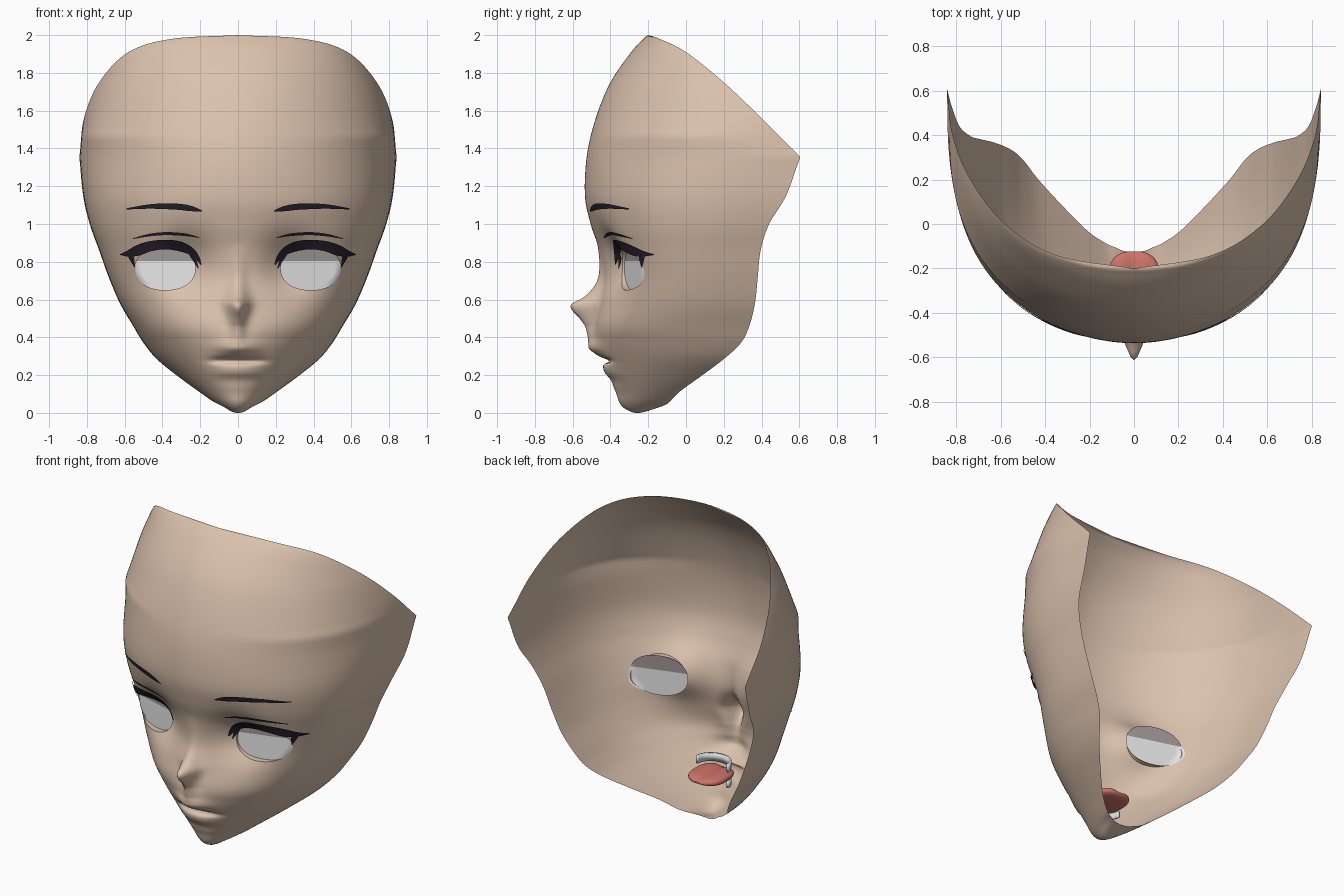
import bpy, bmesh, math
from mathutils import Vector
from mathutils.bvhtree import BVHTree

if "Cube" in bpy.data.objects:
    bpy.data.objects.remove(bpy.data.objects["Cube"])


def material(name, rgb):
    m = bpy.data.materials.new(name)
    m.diffuse_color = (*rgb, 1)
    m.use_nodes = True
    m.node_tree.nodes["Principled BSDF"].inputs["Base Color"].default_value = m.diffuse_color
    return m


SKIN = material("skin", (0.71, 0.54, 0.42))
DARK = material("lash_dark", (0.02, 0.014, 0.026))
WHITE = material("eye_white", (0.80, 0.80, 0.80))
SHADE = material("eye_shade", (0.34, 0.305, 0.295))
TONGUE = material("tongue_red", (0.60, 0.17, 0.14))
TEETH = material("teeth_white", (0.72, 0.74, 0.75))


def spline(keys, t):
    """Smooth interpolation of (t, values...) keys sorted by t."""
    n = len(keys)
    t = min(max(t, keys[0][0]), keys[-1][0])
    i = next((k for k in range(n - 1) if t <= keys[k + 1][0]), n - 2)
    a, b = keys[i], keys[i + 1]
    p, q = keys[max(i - 1, 0)], keys[min(i + 2, n - 1)]
    h = b[0] - a[0]
    s = (t - a[0]) / h
    out = []
    for c in range(1, len(a)):
        ma = (b[c] - p[c]) / (b[0] - p[0]) * h
        mb = (q[c] - a[c]) / (q[0] - a[0]) * h
        out.append((2*s**3 - 3*s*s + 1) * a[c] + (s**3 - 2*s*s + s) * ma
                   + (3*s*s - 2*s**3) * b[c] + (s**3 - s*s) * mb)
    return out


def finish(name, bm, mats, mirror=False):
    me = bpy.data.meshes.new(name)
    bm.to_mesh(me)
    bm.free()
    for m in mats:
        me.materials.append(m)
    for p in me.polygons:
        p.use_smooth = True
    ob = bpy.data.objects.new(name, me)
    bpy.context.collection.objects.link(ob)
    if mirror:
        ob.modifiers.new("mirror", 'MIRROR')
    return ob


# Face rows: centre line (y, z), open border (x, y, z), squareness of the side
ROWS = [(-.2, 2, 0, -.2, 2, 2), (-.22, 1.985, .35, -.14, 1.98, 2),
        (-.29, 1.91, .58, 0, 1.91, 2.2), (-.40, 1.75, .735, .2, 1.75, 2.5),
        (-.478, 1.56, .815, .4, 1.56, 2.75), (-.525, 1.36, .84, .605, 1.355, 2.95),
        (-.535, 1.15, .82, .53, 1.15, 3.1), (-.505, 1.0, .785, .44, 1.0, 3.1),
        (-.46, .86, .735, .395, .86, 3.2), (-.44, .72, .685, .38, .72, 3.2),
        (-.46, .58, .625, .365, .58, 3.1), (-.485, .46, .555, .335, .46, 2.9),
        (-.475, .38, .50, .29, .37, 2.6), (-.45, .3, .43, .2, .285, 2.3),
        (-.412, .2, .32, .08, .195, 2.1), (-.372, .11, .21, -.03, .115, 2),
        (-.35, .05, .13, -.085, .06, 2), (-.31, .015, .085, -.105, .045, 2),
        (-.245, 0, .05, -.12, .038, 2), (-.127, .035, 0, -.127, .035, 2)]
ROWS = [(i, *r) for i, r in enumerate(ROWS)]


def between(a, b, s):
    return tuple(x + (y - x) * s for x, y in zip(a, b))


# Variant with a crisp temple corner, blended in near the border only
SHARP = ROWS[:5] + [between(ROWS[4], ROWS[5], .88), ROWS[5],
                    between(ROWS[5], ROWS[6], .12)] + ROWS[6:]
NOSE = [(.36, 0), (.40, .02), (.45, .042), (.5, .085), (.545, .137), (.575, .147),
        (.61, .09), (.65, .055), (.7, .03), (.78, .015), (.9, 0)]
UPPER_LIP = [(.265, 0), (.30, .018), (.345, .05), (.40, .02), (.46, 0)]
MOUTH = [(.13, 0), (.175, -.003), (.21, .012), (.235, .012), (.257, 0), (.275, -.04),
         (.30, -.008), (.33, 0)]


def relief(x, z):
    """Forward offset of nose, lips and eye sockets."""
    x = abs(x)
    w = .036 + .016 * math.exp(-((z - .6) / .08) ** 2)
    d = spline(NOSE, z)[0] * math.exp(-(x / w) ** 2)
    d += spline(UPPER_LIP, z)[0] * math.exp(-(x / .10) ** 2)
    d += spline(MOUTH, z)[0] * math.exp(-(x / .13) ** 3)
    d -= .09 * math.exp(-((x - .28) / .135) ** 2 - ((z - .79) / .15) ** 2)
    return d


def eye_r(x, z):
    """Below 1 inside the eye opening."""
    return (abs((abs(x) - .385) / .159) ** 2.2 + abs((z - .765) / .115) ** 2.2) ** (1 / 2.2)


# Face sheet: each row is part of a superellipse from centre line to border
NU, STEP, A = 46, 10, 1.87
NV = 19 * STEP
bm = bmesh.new()
grid = []
for v in range(NV + 1):
    t = v / STEP
    sy, sz, ex, ey, ez, b = spline(ROWS, t)
    corner = spline(SHARP, t)[2:5]
    arc = math.radians(min(90, 50 + 9 * t))
    kx, ky = math.sin(arc) ** (2 / A), max(math.cos(arc), 0) ** (2 / b)
    row = []
    for u in range(-NU, NU + 1):
        th = abs(u) / NU * arc
        x = max(ex, 0) * math.sin(th) ** (2 / A) / kx
        k = (max(math.cos(th), 0) ** (2 / b) - ky) / (1 - ky)
        z = ez + (sz - ez) * k
        y = ey + (sy - ey) * k
        if 4 < t < 6:
            w = (abs(u) / NU) ** 8
            x, y, z = x + w * (corner[0] - ex), y + w * (corner[1] - ey), z + w * (corner[2] - ez)
        if t < 16:
            y -= relief(x, z)
        row.append(bm.verts.new((math.copysign(x, u), y, z)))
    grid.append(row)
for a, b in zip(grid, grid[1:]):
    for u in range(2 * NU):
        bm.faces.new((a[u], b[u], b[u + 1], a[u + 1]))
bmesh.ops.remove_doubles(bm, verts=bm.verts, dist=1e-5)
TREE = BVHTree.FromBMesh(bm)


def skin_y(x, z):
    hit = TREE.ray_cast(Vector((x, -2, z)), Vector((0, 1, 0)))[0]
    return hit.y if hit else 0


def eye_y(x, z):
    """Nearly flat eye plane, kept behind the skin outside the opening."""
    plane = -.278 + .3 * (abs(x) - .385)
    return plane if eye_r(x, z) < .97 else max(plane, skin_y(x, z) + .008)


# Eye openings with a rim running back to the eyes
bmesh.ops.delete(bm, geom=[f for f in bm.faces if f.calc_center_median().y < 0
                           and eye_r(*f.calc_center_median().xz) < 1], context='FACES')
rim = [e for e in bm.edges if e.is_boundary and all(eye_r(*w.co.xz) < 1.4 for w in e.verts)]
for w in {w for e in rim for w in e.verts}:
    r, s = eye_r(*w.co.xz), math.copysign(1, w.co.x)
    x, z = s * (.385 + (abs(w.co.x) - .385) / r), .765 + (w.co.z - .765) / r
    w.co = (x, skin_y(x, z), z)
back = bmesh.ops.extrude_edge_only(bm, edges=rim)["geom"]
for w in back:
    if isinstance(w, bmesh.types.BMVert):
        w.co.y = eye_y(w.co.x, w.co.z)
for e in rim:
    e.smooth = False
finish("face", bm, [SKIN])

# Eyes: shallow two-tone shells
bm = bmesh.new()
SEG, RINGS = 48, 8
centre = bm.verts.new((.385, eye_y(.385, .77), .77))
prev = None
for k in range(1, RINGS + 1):
    ring = []
    for i in range(SEG):
        a = 2 * math.pi * i / SEG
        c, s = math.cos(a), math.sin(a)
        q = 1.07 * k / RINGS
        x = .385 + .159 * q * math.copysign(abs(c) ** (2 / 2.2), c)
        z = .77 + .118 * q * math.copysign(abs(s) ** (2 / 2.2), s)
        ring.append(bm.verts.new((x, eye_y(x, z), z)))
    for i in range(SEG):
        j = (i + 1) % SEG
        bm.faces.new((prev[i], ring[i], ring[j], prev[j]) if prev else (centre, ring[i], ring[j]))
    prev = ring
bmesh.ops.bisect_plane(bm, geom=bm.verts[:] + bm.edges[:] + bm.faces[:],
                       plane_co=(0, 0, .803), plane_no=(0, 0, 1))
for f in bm.faces:
    f.material_index = int(f.calc_center_median().z > .803)
finish("eyes", bm, [WHITE, SHADE], mirror=True)


# Brows, lid folds and lashes: tapered ribbons (x, z, half width) laid on the skin
def ribbon(name, pts, lift):
    keys = [(i, *p) for i, p in enumerate(pts)]
    bm = bmesh.new()
    rows = []
    for i in range(8 * (len(pts) - 1) + 1):
        t = i / 8
        x, z, w = spline(keys, t)
        x0, z0, _ = spline(keys, t - .05)
        x1, z1, _ = spline(keys, t + .05)
        d = Vector((x1 - x0, z1 - z0)).normalized()
        row = []
        for s in (-1, -.5, 0, .5, 1):
            px, pz = x - d.y * w * s, z + d.x * w * s
            row.append(bm.verts.new((px, skin_y(px, pz) - lift, pz)))
        rows.append(row)
    for a, b in zip(rows, rows[1:]):
        for k in range(4):
            bm.faces.new((a[k], b[k], b[k + 1], a[k + 1]))
    finish(name, bm, [DARK], mirror=True)


ribbon("brows", [(.19, 1.068, .003), (.25, 1.082, .014), (.33, 1.092, .016),
                 (.46, 1.093, .012), (.59, 1.08, .003)], .010)
ribbon("lid_folds", [(.205, .928, .002), (.28, .943, .007), (.38, .949, .008),
                     (.47, .941, .007), (.555, .923, .002)], .007)
ribbon("upper_lashes", [(.195, .785, .003), (.215, .82, .012), (.25, .856, .02),
                        (.31, .882, .026), (.39, .891, .025), (.47, .881, .027),
                        (.53, .86, .028), (.58, .844, .017), (.625, .838, .002)], .014)
ribbon("outer_lashes", [(.575, .848, .014), (.562, .815, .012), (.546, .77, .002)], .010)
ribbon("inner_lashes", [(.245, .84, .014), (.225, .80, .008), (.21, .765, .002)], .010)

# Tongue: squared-off pad with a centre groove
bm = bmesh.new()
bmesh.ops.create_uvsphere(bm, u_segments=32, v_segments=16, radius=1)
for w in bm.verts:
    x, y, z = (math.copysign(abs(c) ** .75, c) for c in w.co)
    groove = .014 * math.exp(-(x / .25) ** 2) if z > 0 else 0
    w.co = (.118 * x, -.253 + .13 * y, .247 + .03 * z - groove)
finish("tongue", bm, [TONGUE])

# Teeth: thin curved bands above and below the tongue
for name, z0, z1 in (("upper_teeth", .285, .335), ("lower_teeth", .185, .225)):
    bm = bmesh.new()
    cols = []
    for i in range(25):
        a = math.pi * i / 24
        x, y = -.115 * math.cos(a), -.265 - .105 * math.sin(a)
        cols.append([bm.verts.new((x, y, z)) for z in (z0, z1)])
    for a, b in zip(cols, cols[1:]):
        bm.faces.new((a[0], b[0], b[1], a[1]))
    ob = finish(name, bm, [TEETH])
    solid = ob.modifiers.new("thickness", 'SOLIDIFY')
    solid.thickness = .014
